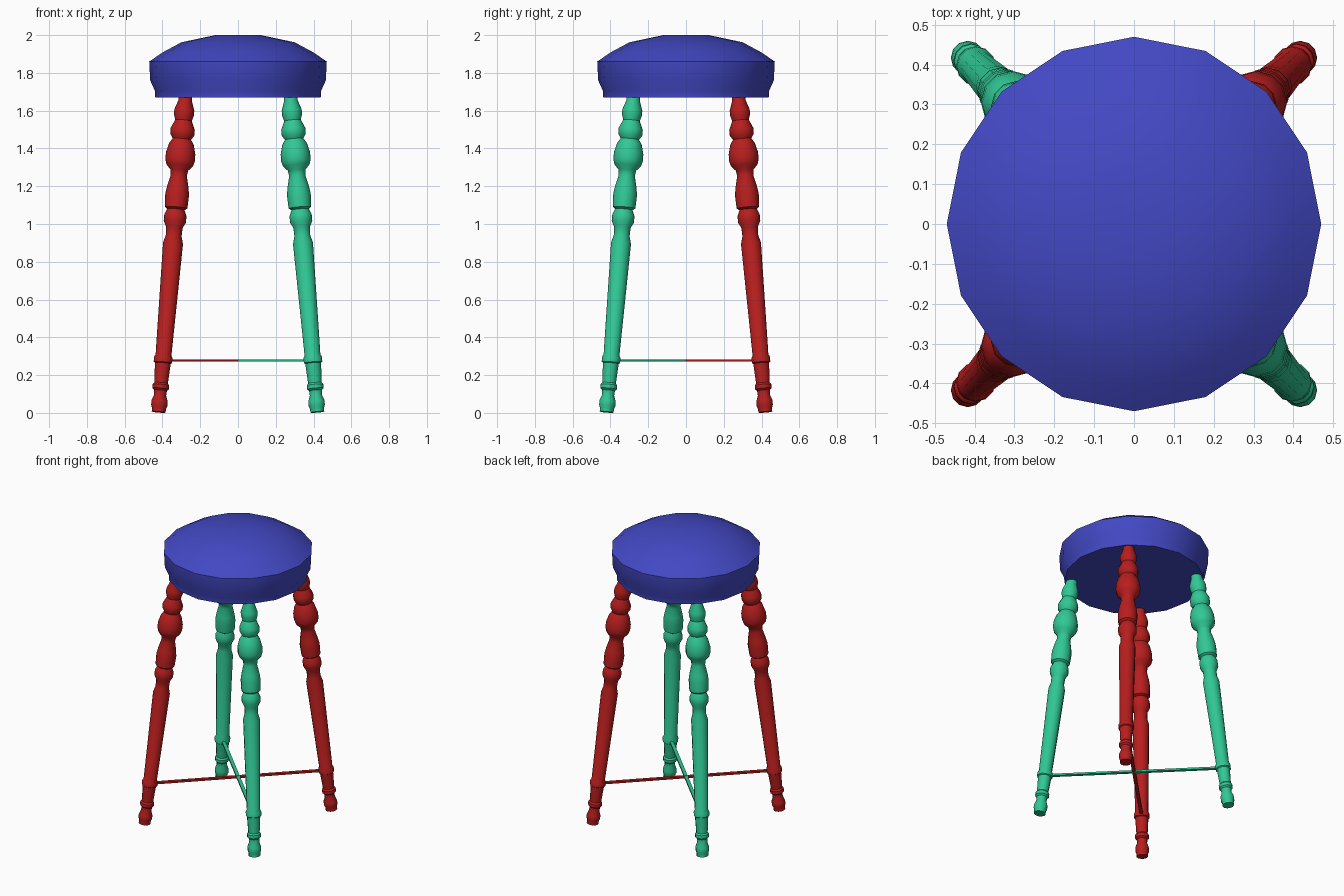
import bpy, math
from mathutils import Vector

if "Cube" in bpy.data.objects:
    bpy.data.objects.remove(bpy.data.objects["Cube"])


def material(name, rgb):
    m = bpy.data.materials.new(name)
    m.diffuse_color = (*rgb, 1)
    m.use_nodes = True
    m.node_tree.nodes["Principled BSDF"].inputs["Base Color"].default_value = m.diffuse_color
    return m


BLUE = material("blue", (0.055, 0.065, 0.55))
RED = material("red", (0.48, 0.013, 0.013))
GREEN = material("green", (0.03, 0.58, 0.30))


def finish(ob, mat, angle):
    ob.data.materials.append(mat)
    bpy.ops.object.select_all(action='DESELECT')
    ob.select_set(True)
    bpy.context.view_layer.objects.active = ob
    bpy.ops.object.shade_smooth_by_angle(angle=math.radians(angle))


def lathe(name, profile, sides, mat, angle):
    """Closed surface of revolution from (radius, height) points."""
    verts = [(r * math.cos(math.tau * i / sides), r * math.sin(math.tau * i / sides), z)
             for r, z in profile for i in range(sides)]
    faces = [(k * sides + i, k * sides + (i + 1) % sides,
              (k + 1) * sides + (i + 1) % sides, (k + 1) * sides + i)
             for k in range(len(profile) - 1) for i in range(sides)]
    faces.append(tuple(reversed(range(sides))))
    faces.append(tuple(range(len(verts) - sides, len(verts))))
    me = bpy.data.meshes.new(name)
    me.from_pydata(verts, [], faces)
    ob = bpy.data.objects.new(name, me)
    bpy.context.collection.objects.link(ob)
    finish(ob, mat, angle)
    return ob


# Padded round seat
lathe("seat", [(0.438, 1.67), (0.44, 1.705), (0.465, 1.76), (0.47, 1.86),
               (0.40, 1.908), (0.30, 1.962), (0.12, 2.0)], 16, BLUE, 50)

# Turned legs, splayed along the diagonals
LEG = [(0.037, 0.0), (0.037, 0.02), (0.043, 0.035), (0.043, 0.06), (0.032, 0.09),
       (0.034, 0.115), (0.044, 0.125), (0.044, 0.145), (0.036, 0.155), (0.042, 0.26),
       (0.049, 0.265), (0.049, 0.29), (0.042, 0.305), (0.053, 0.90), (0.042, 0.94),
       (0.044, 0.985), (0.059, 1.015), (0.059, 1.05), (0.046, 1.08), (0.060, 1.09),
       (0.063, 1.16), (0.057, 1.20), (0.043, 1.26), (0.047, 1.29), (0.070, 1.315),
       (0.078, 1.34), (0.078, 1.38), (0.065, 1.43), (0.049, 1.455), (0.064, 1.48),
       (0.064, 1.51), (0.044, 1.555), (0.053, 1.585), (0.053, 1.61), (0.036, 1.66),
       (0.036, 1.70)]
FOOT, SLOPE = 0.42, 0.085
for name, sx, sy, mat in [("front_left_leg", -1, -1, RED), ("back_right_leg", 1, 1, RED),
                          ("front_right_leg", 1, -1, GREEN), ("back_left_leg", -1, 1, GREEN)]:
    leg = lathe(name, LEG, 12, mat, 35)
    axis = Vector((-sx * SLOPE, -sy * SLOPE, 1))
    leg.rotation_mode = 'QUATERNION'
    leg.rotation_quaternion = Vector((0, 0, 1)).rotation_difference(axis)
    leg.location = (sx * FOOT, sy * FOOT, 0.0045)

# Thin diagonal stretchers
reach = 2 * math.sqrt(2) * (FOOT - SLOPE * 0.28)
for name, turn, mat in [("stretcher_red", 45, RED), ("stretcher_green", -45, GREEN)]:
    bpy.ops.mesh.primitive_cube_add(size=1, location=(0, 0, 0.277),
                                    rotation=(0, 0, math.radians(turn)))
    bar = bpy.context.object
    bar.name = name
    bar.scale = (reach, 0.022, 0.012)
    finish(bar, mat, 30)
